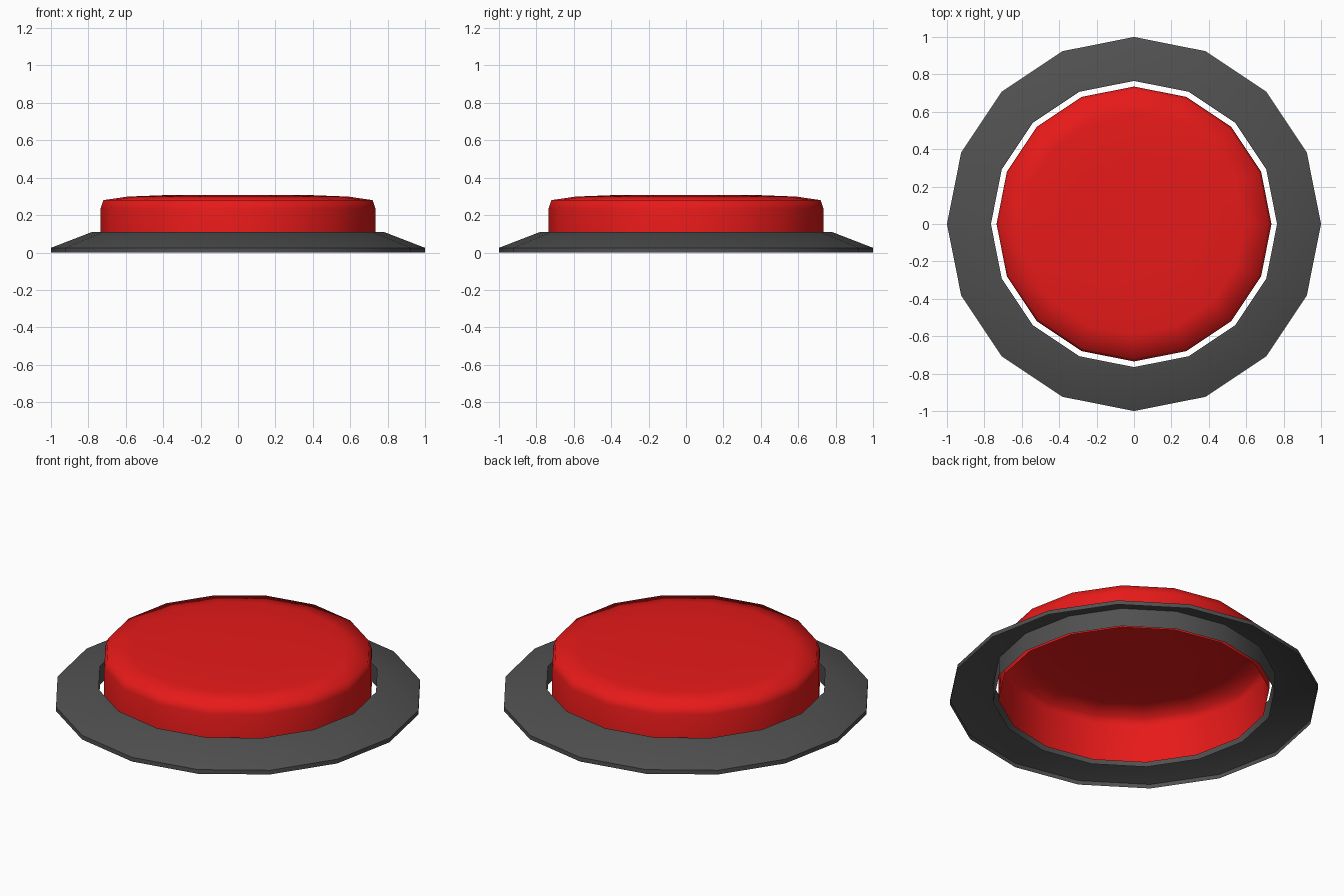
import bpy, bmesh
from math import cos, sin, pi

if "Cube" in bpy.data.objects:
    bpy.data.objects.remove(bpy.data.objects["Cube"])

SIDES = 16

def material(name, color):
    m = bpy.data.materials.new(name)
    m.diffuse_color = color
    m.use_nodes = True
    m.node_tree.nodes["Principled BSDF"].inputs["Base Color"].default_value = m.diffuse_color
    return m

def lathe(name, profile, mat, angle):
    """Revolve an (r, z) profile around z; r = 0 closes to a point."""
    bm = bmesh.new()
    rings = []
    for r, z in profile:
        if r == 0:
            rings.append([bm.verts.new((0, 0, z))] * SIDES)
        else:
            rings.append([bm.verts.new((r * cos(2 * pi * i / SIDES), r * sin(2 * pi * i / SIDES), z))
                          for i in range(SIDES)])
    for a, b in zip(rings, rings[1:]):
        for i in range(SIDES):
            j = (i + 1) % SIDES
            quad = [a[i], a[j], b[j], b[i]]
            bm.faces.new(list(dict.fromkeys(quad)))
    me = bpy.data.meshes.new(name)
    bm.to_mesh(me)
    bm.free()
    ob = bpy.data.objects.new(name, me)
    bpy.context.collection.objects.link(ob)
    me.materials.append(mat)
    bpy.ops.object.select_all(action='DESELECT')
    ob.select_set(True)
    bpy.context.view_layer.objects.active = ob
    bpy.ops.object.shade_smooth_by_angle(angle=angle)
    return ob

# Sloped bezel ring, hollow underneath
lathe("bezel_ring",
      [(1.0, 0.0), (1.0, 0.025), (0.78, 0.11), (0.765, 0.11), (0.765, 0.0)],
      material("dark_grey", (0.08, 0.08, 0.08, 1)), pi / 6)

# Red push cap, an open shell with a softly domed top
lathe("button_cap",
      [(0.735, 0.01), (0.735, 0.235), (0.72, 0.28), (0.59, 0.299), (0.385, 0.307), (0, 0.308)],
      material("red", (0.8, 0.01, 0.01, 1)), pi / 2.5)
